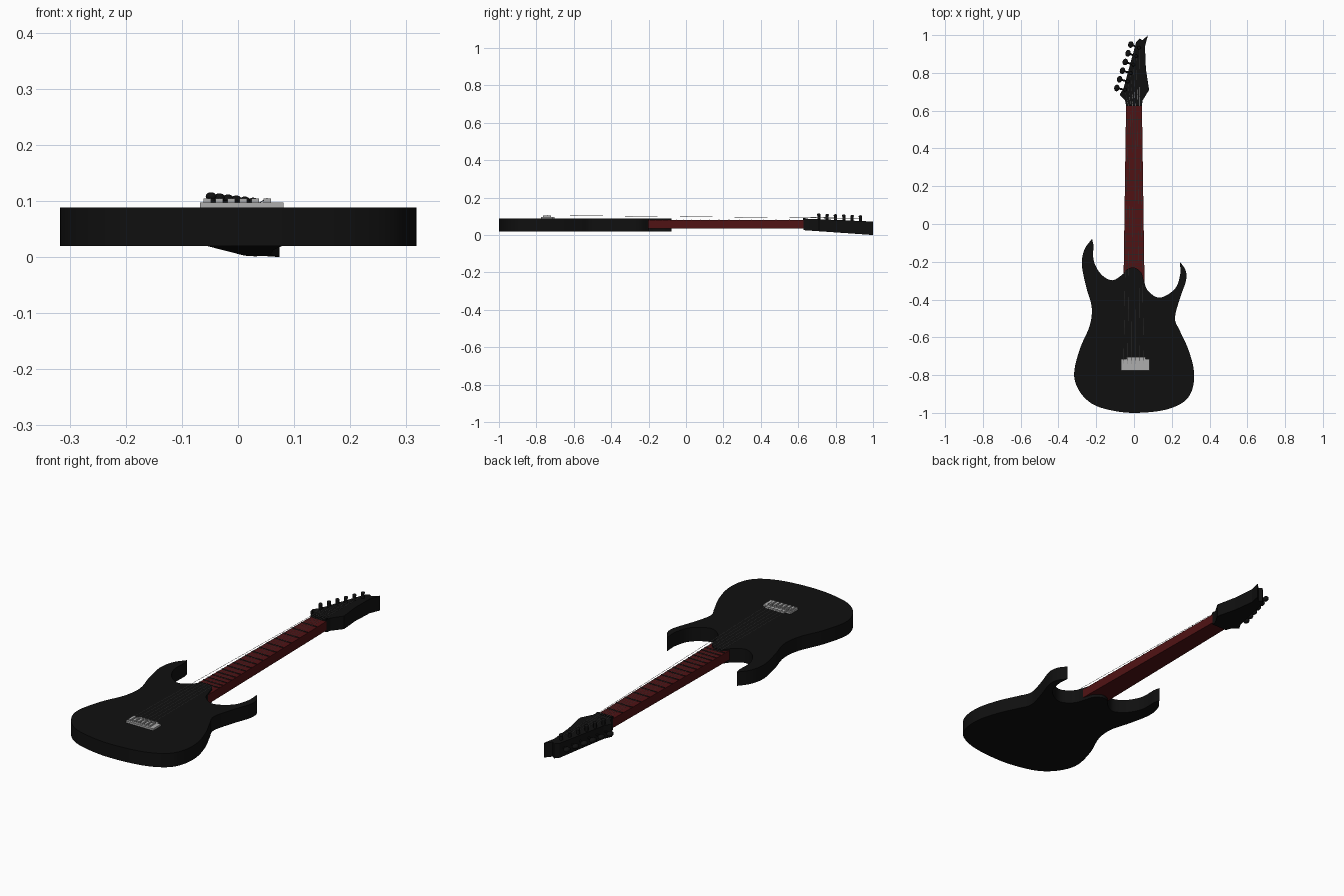
import bpy, bmesh, math
from mathutils import Vector

if "Cube" in bpy.data.objects:
    bpy.data.objects.remove(bpy.data.objects["Cube"])


def material(name, rgb):
    m = bpy.data.materials.new(name)
    m.diffuse_color = (*rgb, 1)
    m.use_nodes = True
    m.node_tree.nodes["Principled BSDF"].inputs["Base Color"].default_value = m.diffuse_color
    return m


BLACK = material("black_lacquer", (0.005, 0.005, 0.005))
RED = material("red_wood", (0.08, 0.006, 0.007))
STEEL = material("steel", (0.42, 0.42, 0.42))
DARK = material("dark_metal", (0.03, 0.015, 0.015))


def finish(name, bm, mat, smooth=False):
    bmesh.ops.recalc_face_normals(bm, faces=bm.faces)
    me = bpy.data.meshes.new(name)
    bm.to_mesh(me)
    bm.free()
    ob = bpy.data.objects.new(name, me)
    bpy.context.collection.objects.link(ob)
    me.materials.append(mat)
    if smooth:
        bpy.ops.object.select_all(action='DESELECT')
        ob.select_set(True)
        bpy.context.view_layer.objects.active = ob
        bpy.ops.object.shade_smooth_by_angle(angle=math.radians(35))
    return ob


def spline(pts, steps):
    # closed smooth outline; a point with a third value is a sharp corner
    n, out = len(pts), []
    for i in range(n):
        a, b, c, d = (pts[(i + k) % n] for k in (-1, 0, 1, 2))
        p0, p1, p2, p3 = (Vector(p[:2]) for p in (a, b, c, d))
        m1 = (p2 - p1) if len(b) > 2 else (p2 - p0) / 2
        m2 = (p2 - p1) if len(c) > 2 else (p3 - p1) / 2
        for s in range(steps):
            t = s / steps
            out.append(p1 * (2*t**3 - 3*t*t + 1) + m1 * (t**3 - 2*t*t + t)
                       + p2 * (3*t*t - 2*t**3) + m2 * (t**3 - t*t))
    return out


def prism(name, outline, low, high, mat, smooth=False):
    # low and high give the z of the two faces as functions of y
    bm = bmesh.new()
    lo = [bm.verts.new((x, y, low(y))) for x, y in outline]
    hi = [bm.verts.new((x, y, high(y))) for x, y in outline]
    bm.faces.new(lo)
    bm.faces.new(hi)
    for i in range(len(lo)):
        j = (i + 1) % len(lo)
        bm.faces.new((lo[i], lo[j], hi[j], hi[i]))
    return finish(name, bm, mat, smooth)


def box(name, x0, x1, y0, y1, z0, z1, mat):
    return prism(name, [(x0, y0), (x1, y0), (x1, y1), (x0, y1)],
                 lambda y: z0, lambda y: z1, mat)


def rod(name, a, b, r, mat, sides=12):
    a, b = Vector(a), Vector(b)
    bm = bmesh.new()
    bmesh.ops.create_cone(bm, cap_ends=True, segments=sides, radius1=r, radius2=r,
                          depth=(b - a).length)
    rot = (b - a).to_track_quat('Z', 'Y').to_matrix()
    for v in bm.verts:
        v.co = rot @ v.co + (a + b) / 2
    return finish(name, bm, mat, True)


def ball(name, centre, size, mat, angle=0):
    bm = bmesh.new()
    bmesh.ops.create_uvsphere(bm, u_segments=16, v_segments=10, radius=1)
    c, s = math.cos(angle), math.sin(angle)
    for v in bm.verts:
        x, y, z = (v.co[k] * size[k] for k in range(3))
        v.co = Vector(centre) + Vector((x*c - y*s, x*s + y*c, z))
    return finish(name, bm, mat, True)


# body with two horns
body = [(-.222, -.078, 1), (-.262, -.135), (-.276, -.215), (-.254, -.33), (-.224, -.44),
        (-.235, -.54), (-.286, -.66), (-.317, -.79), (-.292, -.88), (-.225, -.95),
        (-.127, -.985), (0, -1.0), (.16, -.985), (.265, -.94), (.31, -.87), (.316, -.77),
        (.286, -.66), (.243, -.566), (.217, -.50), (.241, -.40), (.275, -.30),
        (.273, -.245), (.243, -.2, 1), (.244, -.27), (.215, -.345), (.137, -.39),
        (.075, -.355), (.052, -.30), (.037, -.255), (0, -.23), (-.037, -.24),
        (-.062, -.268), (-.116, -.298), (-.175, -.265), (-.213, -.195), (-.215, -.11, 1)]
prism("body", spline(body, 6), lambda y: .02, lambda y: .088, BLACK, True)

# neck tapering towards the nut
NUT, BRIDGE = .63, -.735


def half_width(y):
    return .042 + (NUT - y) * .0145


prism("neck", [(-half_width(-.33), -.33), (half_width(-.33), -.33),
               (half_width(.65), .65), (-half_width(.65), .65)],
      lambda y: .035, lambda y: .08, RED)

# frets
for i in range(1, 25):
    y = BRIDGE + (NUT - BRIDGE) * 2 ** (-i / 12)
    if y > -.24:
        w = half_width(y) - .001
        box(f"fret_{i}", -w, w, y - .002, y + .002, .079, .0835, DARK)

# headstock leaning back
head = [(-.042, .628), (.042, .628), (.046, .655), (.08, .71), (.063, .82), (.058, .94),
        (.074, 1.0), (.045, .972), (.03, .982), (.012, .965), (-.055, .72), (-.076, .685),
        (-.048, .655)]


def head_top(y):
    return .088 - (y - NUT) * .043


prism("headstock", head, lambda y: .026 - (y - NUT) * .07, head_top, BLACK)
box("nut", -.042, .042, .625, .638, .075, .091, BLACK)

# bridge plate
box("bridge_plate", -.068, .081, -.775, -.715, .088, .097, STEEL)
box("bridge_front", -.04, .062, -.716, -.704, .088, .097, STEEL)

for i in range(6):
    # saddle
    sx = -.055 + .0214 * i
    box(f"saddle_{i+1}", sx - .0065, sx + .0065, -.765, -.722, .096, .1045, STEEL)
    # tuner post, shaft and button
    px, py = -.048 + .0150 * i, .71 + .0445 * i
    z = head_top(py)
    rod(f"tuner_post_{i+1}", (px, py, z - .01), (px, py, z + .024), .008, BLACK)
    ball(f"tuner_cap_{i+1}", (px, py, z + .024), (.0095, .0095, .007), BLACK)
    kx, ky, kz = -.091 + .0148 * i, .72 + .046 * i, z - .03
    rod(f"tuner_shaft_{i+1}", (px, py, kz), (kx, ky, kz), .005, BLACK, 8)
    ball(f"tuner_button_{i+1}", (kx, ky, kz), (.014, .018, .012), BLACK, -.25)
    # string
    nx = -.031 + .0124 * i
    rod(f"string_{i+1}", (sx, -.74, .105), (nx, .632, .0925), .0008, STEEL, 6)
    rod(f"string_end_{i+1}", (nx, .632, .0925), (px, py, z + .012), .0008, STEEL, 6)
